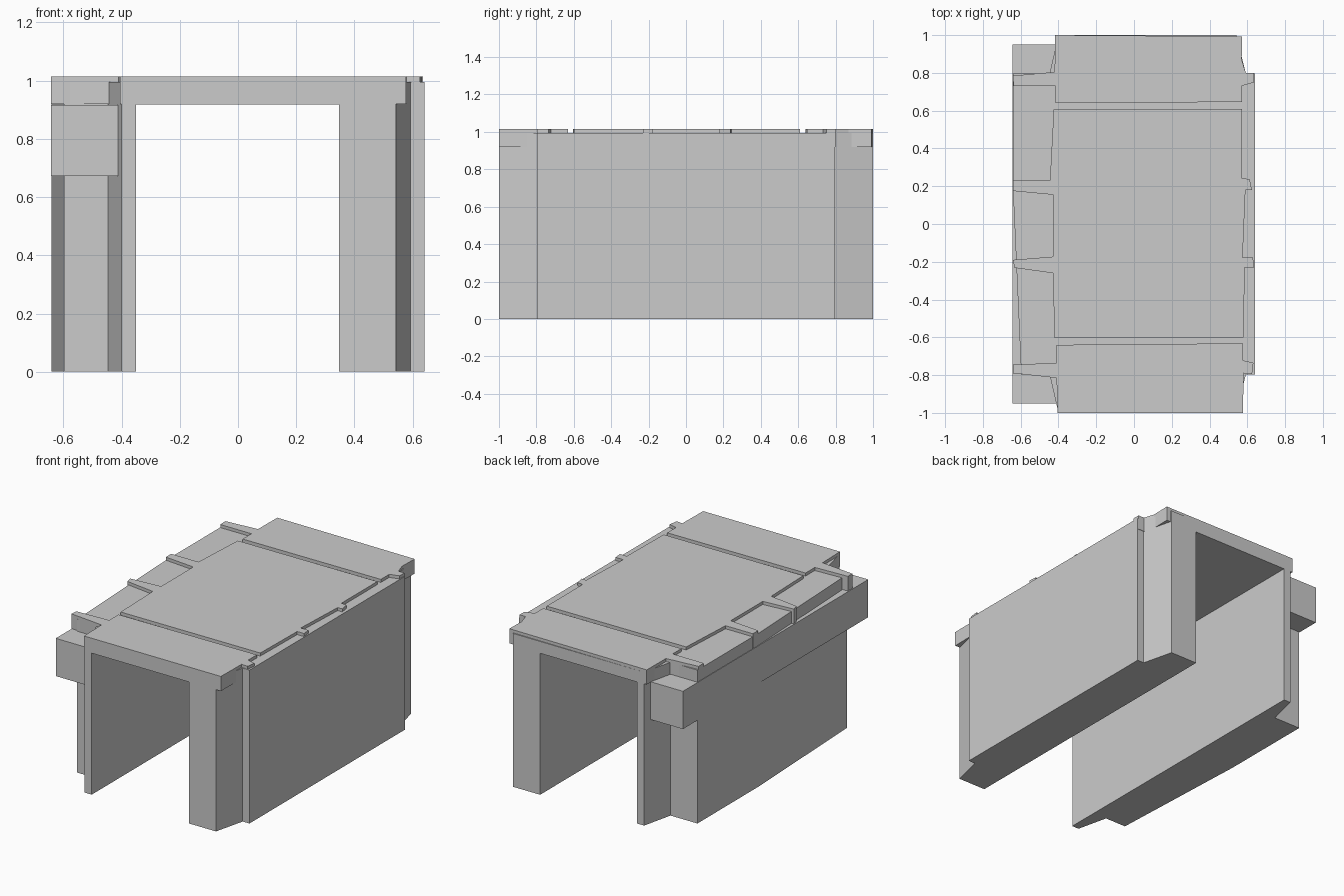
import bpy, bmesh

if "Cube" in bpy.data.objects:
    bpy.data.objects.remove(bpy.data.objects["Cube"])


def prism(name, outline, z0, z1):
    """Extrude a plan outline (x, y) between two heights."""
    bm = bmesh.new()
    face = bm.faces.new([bm.verts.new((x, y, z0)) for x, y in outline])
    geo = bmesh.ops.extrude_face_region(bm, geom=[face])["geom"]
    top = [v for v in geo if isinstance(v, bmesh.types.BMVert)]
    bmesh.ops.translate(bm, verts=top, vec=(0, 0, z1 - z0))
    bmesh.ops.recalc_face_normals(bm, faces=bm.faces)
    me = bpy.data.meshes.new(name)
    bm.to_mesh(me)
    bm.free()
    ob = bpy.data.objects.new(name, me)
    bpy.context.collection.objects.link(ob)
    return ob


def rect(x0, x1, y0, y1):
    return [(x0, y0), (x1, y0), (x1, y1), (x0, y1)]


# Body: walls with stepped, chamfered ends and a tapering left side
body = prism("tunnel_body", [
    (-0.40, -1), (0.542, -1), (0.592, -0.797), (0.64, -0.797),
    (0.64, 0.797), (0.592, 0.797), (0.542, 1), (-0.40, 1),
    (-0.447, 0.797), (-0.64, 0.797), (-0.64, 0.17), (-0.597, -0.797),
    (-0.447, -0.797)], 0, 0.995)

# Passage cut straight through the body
cutter = prism("passage_cutter", rect(-0.35, 0.347, -1.2, 1.2), -0.2, 0.918)
cutter.hide_render = True
mod = body.modifiers.new("passage", "BOOLEAN")
mod.operation = "DIFFERENCE"
mod.solver = "EXACT"
mod.object = cutter
bpy.context.view_layer.objects.active = body
bpy.ops.object.modifier_apply(modifier=mod.name)
bpy.data.objects.remove(cutter, do_unlink=True)

# Square beam running along the left side
prism("side_beam", rect(-0.643, -0.405, -0.95, 0.95), 0.672, 0.917)

# Raised roof plates with rib tabs reaching over both walls
plates = {
    "front_roof_plate": [
        (-0.41, -0.64), (-0.41, -0.735), (-0.64, -0.745), (-0.642, -0.79),
        (-0.41, -0.815), (-0.405, -1), (0.577, -1), (0.58, -0.79),
        (0.625, -0.795), (0.632, -0.735), (0.578, -0.722), (0.578, -0.632)],
    "middle_roof_plate": [
        (-0.425, 0.605), (-0.445, 0.23), (-0.641, 0.23), (-0.641, 0.175),
        (-0.43, 0.155), (-0.43, -0.173), (-0.641, -0.19), (-0.632, -0.232),
        (-0.43, -0.26), (-0.42, -0.603), (0.58, -0.6), (0.586, -0.23),
        (0.635, -0.23), (0.63, -0.178), (0.575, -0.178), (0.59, 0.18),
        (0.624, 0.18), (0.612, 0.238), (0.573, 0.242), (0.573, 0.61)],
    "back_roof_plate": [
        (-0.415, 0.64), (0.573, 0.646), (0.573, 0.732), (0.635, 0.75),
        (0.635, 0.8), (0.592, 0.8), (0.57, 0.87), (0.573, 0.993),
        (-0.418, 1), (-0.42, 0.805), (-0.641, 0.785), (-0.638, 0.73),
        (-0.415, 0.73)],
}
for name, outline in plates.items():
    prism(name, outline, 0.92 if "middle" not in name else 0.919, 1.015)
